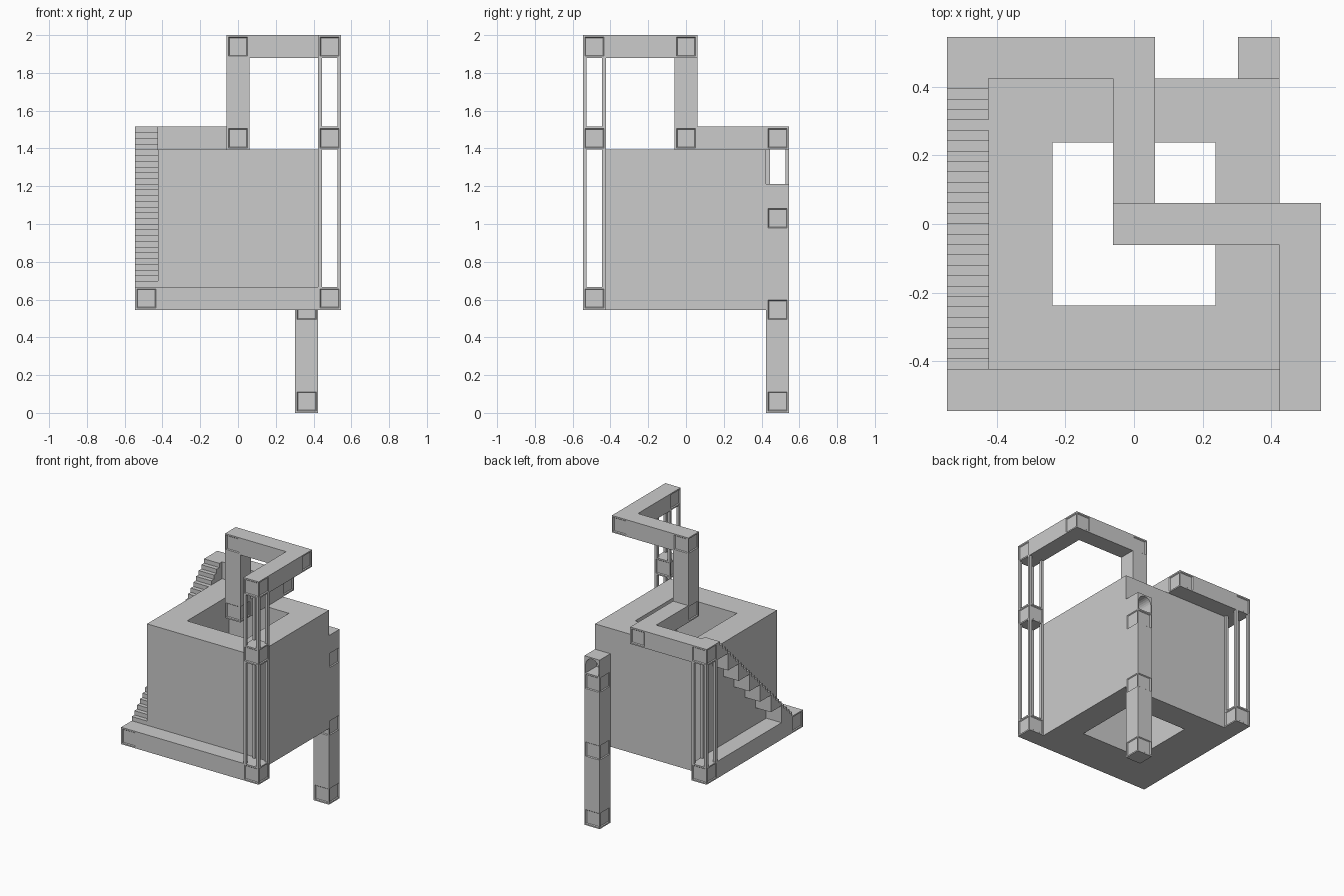
import bpy, bmesh, math
from mathutils import Vector

if "Cube" in bpy.data.objects:
    bpy.data.objects.remove(bpy.data.objects["Cube"])

C = 2 / 16.5  # one grid cell; every part snaps to this module


def finish(bm, name):
    bmesh.ops.recalc_face_normals(bm, faces=bm.faces)
    bmesh.ops.scale(bm, vec=(C, C, C), verts=bm.verts)
    me = bpy.data.meshes.new(name)
    bm.to_mesh(me)
    bm.free()
    ob = bpy.data.objects.new(name, me)
    bpy.context.collection.objects.link(ob)
    return ob


def add_box(bm, centre, size):
    vs = bmesh.ops.create_cube(bm, size=1)["verts"]
    bmesh.ops.scale(bm, vec=size, verts=vs)
    bmesh.ops.translate(bm, vec=centre, verts=vs)


def add_prism(bm, outline, direction):
    f = bm.faces.new([bm.verts.new(p) for p in outline])
    ext = bmesh.ops.extrude_face_region(bm, geom=[f])["geom"]
    vs = [v for v in ext if isinstance(v, bmesh.types.BMVert)]
    bmesh.ops.translate(bm, vec=direction, verts=vs)


def inset(bm, faces, thickness, depth=0.0):
    bmesh.ops.inset_individual(bm, faces=faces, thickness=thickness,
                               depth=depth, use_even_offset=True)


def node(name, p):
    # one-cell block with a recessed panel on each upright side
    bm = bmesh.new()
    add_box(bm, p, (1, 1, 1))
    bm.normal_update()
    sides = [f for f in bm.faces if abs(f.normal.z) < 0.5]
    inset(bm, sides, 0.08)
    inset(bm, sides, 0.04, -0.05)
    finish(bm, name)


def link(name, a, b, posts=False):
    # solid bar, or four thin corner posts, filling the gap between two nodes
    a, b = Vector(a), Vector(b)
    d = b - a
    size = Vector([abs(v) - 1 if abs(v) > 0.1 else 1 for v in d])
    mid = (a + b) / 2
    bm = bmesh.new()
    if posts:
        t = 0.16
        o = 0.5 - t / 2
        for sx in (-o, o):
            for sy in (-o, o):
                add_box(bm, mid + Vector((sx, sy, 0)), (t, t, size.z))
    else:
        add_box(bm, mid, size)
    finish(bm, name)


# main cube with a square shaft through it
bm = bmesh.new()
add_box(bm, (0, 0, 8), (7, 7, 7))
bm.normal_update()
caps = [f for f in bm.faces if abs(f.normal.z) > 0.5]
inset(bm, caps, 1.54)
rims = list({e for f in caps for e in f.edges})
bmesh.ops.delete(bm, geom=caps, context='FACES_ONLY')
bmesh.ops.bridge_loops(bm, edges=rims)
finish(bm, "main_cube")

# closed loop of nodes: position, then the kind of link to the next node
loop = [((-4, -4, 5), False), ((4, -4, 5), True), ((4, -4, 12), True),
        ((4, -4, 16), False), ((4, 0, 16), False), ((0, 0, 16), False),
        ((0, 0, 12), False), ((0, 4, 12), False), ((-4, 4, 12), True),
        ((-4, 4, 5), False)]
for i, (p, posts) in enumerate(loop):
    node(f"loop_node_{i}", p)
    kind = "post_frame" if posts else "beam"
    link(f"{kind}_{i}", p, loop[(i + 1) % len(loop)][0], posts)

# long rear leg
leg = [(3, 4, 0.5), (3, 4, 4.5), (3, 4, 8.5)]
for i, p in enumerate(leg):
    node(f"leg_node_{i}", p)
for i in range(2):
    link(f"leg_shaft_{i}", leg[i], leg[i + 1])

# arched doorway on top of the leg, backed by the cube wall
bm = bmesh.new()
r = 0.42
arch = [(r * math.cos(math.pi * k / 12), 9.5 + r * math.sin(math.pi * k / 12))
        for k in range(13)]
outline = [(0.5, 9), (0.5, 10), (-0.5, 10), (-0.5, 9), (-r, 9)]
outline += arch[::-1] + [(r, 9)]
add_prism(bm, [(3 + x, 3.5, z) for x, z in outline], (0, 1, 0))
finish(bm, "leg_doorway")

# staircase: seven stacked stair blocks with four treads each
bm = bmesh.new()
n = 4
for k in range(7):
    y, z = -3.5 + k, 5.5 + k
    pts = [(y + 1, z), (y, z)]
    for s in range(n):
        pts += [(y + s / n, z + (s + 1) / n), (y + (s + 1) / n, z + (s + 1) / n)]
    add_prism(bm, [(-4.5, a, b) for a, b in pts], (1, 0, 0))
finish(bm, "staircase")
